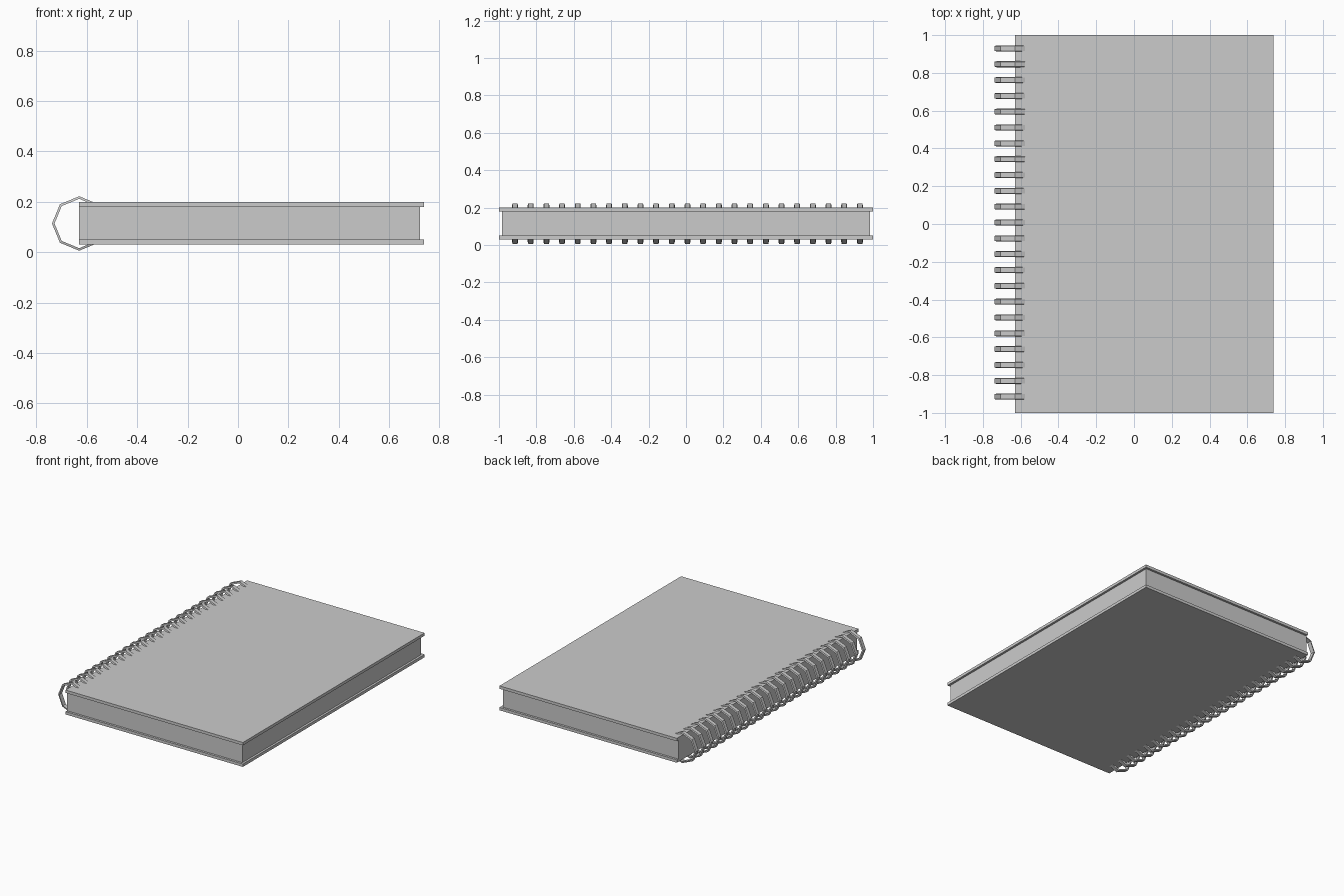
import bpy, bmesh, math

if "Cube" in bpy.data.objects:
    bpy.data.objects.remove(bpy.data.objects["Cube"])


def box(name, x0, x1, y0, y1, z0, z1):
    bm = bmesh.new()
    bmesh.ops.create_cube(bm, size=1)
    for v in bm.verts:
        v.co.x = x1 if v.co.x > 0 else x0
        v.co.y = y1 if v.co.y > 0 else y0
        v.co.z = z1 if v.co.z > 0 else z0
    return finish(name, bm)


def finish(name, bm):
    bmesh.ops.recalc_face_normals(bm, faces=bm.faces)
    mesh = bpy.data.meshes.new(name)
    bm.to_mesh(mesh)
    bm.free()
    obj = bpy.data.objects.new(name, mesh)
    bpy.context.collection.objects.link(obj)
    return obj


SPINE, EDGE = -0.63, 0.738

# Covers and page block
box("back_cover", SPINE, EDGE, -1, 1, 0.03, 0.05)
box("front_cover", SPINE, EDGE, -1, 1, 0.18, 0.2)
box("pages", SPINE, 0.723, -0.985, 0.985, 0.05, 0.18)

# Binding ring: octagonal loop of flat wire, slightly narrower on the outside
CENTRE_Z, SIDES = 0.114, 8
section = [(0.108, -0.013), (0.108, 0.013), (0.098, 0.016), (0.098, -0.016)]
COUNT, FIRST, PITCH = 23, -0.914, 0.0838

bm = bmesh.new()
for k in range(COUNT):
    y = FIRST + k * PITCH
    loops = []
    for i in range(SIDES):
        a = 2 * math.pi * i / SIDES
        loops.append([bm.verts.new((SPINE + r * math.cos(a), y + w,
                                    CENTRE_Z + r * math.sin(a)))
                      for r, w in section])
    for i in range(SIDES):
        p, q = loops[i], loops[(i + 1) % SIDES]
        for j in range(4):
            n = (j + 1) % 4
            bm.faces.new((p[j], p[n], q[n], q[j]))
finish("binding_rings", bm)
